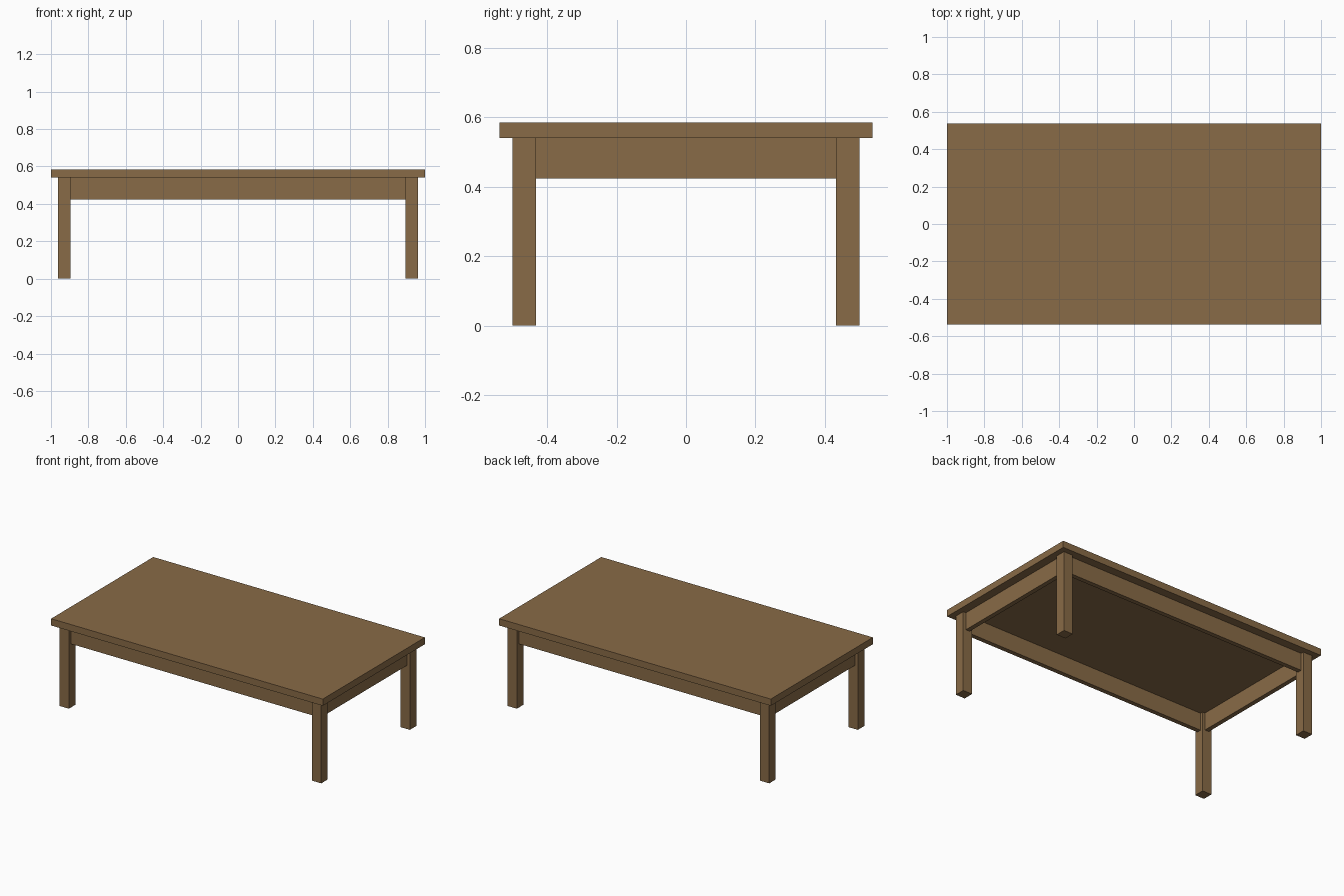
import bpy

if "Cube" in bpy.data.objects:
    bpy.data.objects.remove(bpy.data.objects["Cube"])

wood = bpy.data.materials.new("brown wood")
wood.diffuse_color = (0.25, 0.147, 0.063, 1.0)
wood.use_nodes = True
wood.node_tree.nodes["Principled BSDF"].inputs["Base Color"].default_value = wood.diffuse_color


def box(name, low, high):
    mid = [(a + b) / 2 for a, b in zip(low, high)]
    bpy.ops.mesh.primitive_cube_add(size=1, location=mid)
    ob = bpy.context.object
    ob.name = name
    ob.scale = [b - a for a, b in zip(low, high)]
    bpy.ops.object.transform_apply(location=False, rotation=False, scale=True)
    ob.data.materials.append(wood)
    return ob


HALF_X, HALF_Y = 1.0, 0.537     # table top half sizes
TOP, UNDER = 0.585, 0.54        # table top heights
APRON_LOW = 0.424
LEG_X, LEG_Y, LEG = 0.963, 0.5, 0.068
RECESS, THICK = 0.02, 0.03      # apron set back from leg faces

# Table top
box("table_top", (-HALF_X, -HALF_Y, UNDER), (HALF_X, HALF_Y, TOP))

# Legs at the four corners
for sy, depth in ((-1, "front"), (1, "back")):
    for sx, side in ((-1, "left"), (1, "right")):
        cx, cy = sx * (LEG_X - LEG / 2), sy * (LEG_Y - LEG / 2)
        box(f"{depth}_{side}_leg", (cx - LEG / 2, cy - LEG / 2, 0),
            (cx + LEG / 2, cy + LEG / 2, UNDER))

# Long aprons between the legs
for s, name in ((-1, "front"), (1, "back")):
    c = s * (LEG_Y - RECESS - THICK / 2)
    box(f"{name}_apron", (LEG - LEG_X, c - THICK / 2, APRON_LOW),
        (LEG_X - LEG, c + THICK / 2, UNDER))

# Short aprons between the legs
for s, name in ((-1, "left"), (1, "right")):
    c = s * (LEG_X - RECESS - THICK / 2)
    box(f"{name}_apron", (c - THICK / 2, LEG - LEG_Y, APRON_LOW),
        (c + THICK / 2, LEG_Y - LEG, UNDER))
